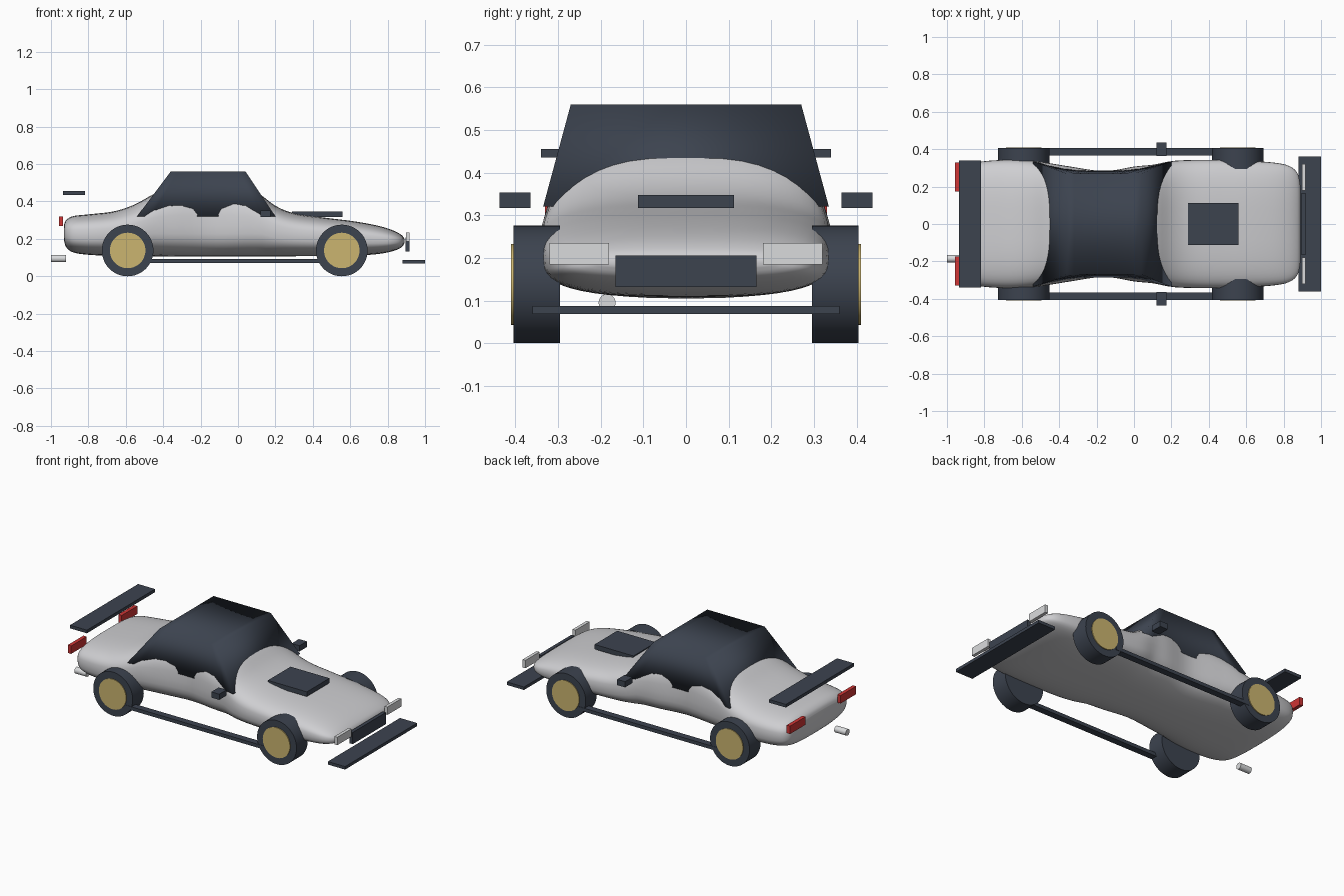
import bpy, bmesh, math
from mathutils import Vector

if "Cube" in bpy.data.objects:
    bpy.data.objects.remove(bpy.data.objects["Cube"], do_unlink=True)


def material(name, r, g, b):
    m = bpy.data.materials.new(name)
    m.use_nodes = True
    m.diffuse_color = (r, g, b, 1)
    m.node_tree.nodes["Principled BSDF"].inputs["Base Color"].default_value = (r, g, b, 1)
    return m


SILVER = material("silver paint", .62, .62, .64)
DARK = material("dark trim", .045, .056, .078)
GOLD = material("gold wheel", .6, .46, .16)
RED = material("red lamp", .62, .035, .035)
LAMP = material("clear lamp", .7, .71, .72)


def finish(name, bm, mat, smooth=False):
    bmesh.ops.recalc_face_normals(bm, faces=bm.faces)
    for f in bm.faces:
        f.smooth = smooth
    me = bpy.data.meshes.new(name)
    bm.to_mesh(me)
    bm.free()
    me.materials.append(mat)
    ob = bpy.data.objects.new(name, me)
    bpy.context.collection.objects.link(ob)
    return ob


def box(name, mat, x, y, z):
    """Box from three (low, high) ranges."""
    bm = bmesh.new()
    bmesh.ops.create_cube(bm, size=1)
    for v in bm.verts:
        v.co = [r[0] + (c + .5) * (r[1] - r[0]) for r, c in zip((x, y, z), v.co)]
    return finish(name, bm, mat)


def cylinder(name, mat, centre, radius, depth, axis, sides=48):
    bpy.ops.mesh.primitive_cylinder_add(vertices=sides, radius=radius, depth=depth, location=centre,
                                        rotation=(math.pi / 2, 0, 0) if axis == "y" else (0, math.pi / 2, 0))
    ob = bpy.context.object
    ob.name = name
    ob.data.materials.append(mat)
    bpy.ops.object.shade_smooth_by_angle(angle=math.radians(40))
    return ob


# Body stations: x, underside, top, half width
STATIONS = [Vector(s) for s in (
    (-.93, .19, .275, .25), (-.918, .155, .301, .29), (-.88, .127, .322, .32), (-.79, .114, .332, .337),
    (-.66, .11, .348, .343), (-.55, .108, .385, .338), (-.45, .107, .44, .325), (-.34, .106, .485, .307),
    (-.16, .105, .505, .283), (0, .105, .485, .307), (.1, .105, .45, .317), (.2, .106, .377, .336),
    (.3, .107, .337, .342), (.45, .108, .315, .343), (.62, .11, .294, .337), (.75, .119, .27, .328),
    (.83, .135, .245, .31), (.875, .155, .22, .27), (.89, .178, .2, .2))]


def spline(points, steps):
    """Catmull-Rom curve through the points."""
    p = [points[0]] + points + [points[-1]]
    for i in range(1, len(p) - 2):
        a, b, c, d = p[i - 1:i + 3]
        for k in range(steps):
            t = k / steps
            yield .5 * (2 * b + (c - a) * t + (2 * a - 5 * b + 4 * c - d) * t ** 2
                        + (3 * b - 3 * c + d - a) * t ** 3)
    yield points[-1]


def rounded(v):
    return math.copysign(abs(v) ** (2 / 3), v)


bm = bmesh.new()
rings = []
SIDES = 48
for x, low, top, half in spline(STATIONS, 4):
    mid = min(.27, (low + top) / 2)
    ring = []
    for i in range(SIDES):
        a = math.tau * i / SIDES
        s = rounded(math.sin(a))
        ring.append(bm.verts.new((x, half * rounded(math.cos(a)), mid + s * (top - mid if s > 0 else mid - low))))
    rings.append(ring)
for r, q in zip(rings, rings[1:]):
    for i in range(SIDES):
        j = (i + 1) % SIDES
        bm.faces.new((r[i], r[j], q[j], q[i]))
bm.faces.new(rings[0])
bm.faces.new(rings[-1])
finish("body", bm, SILVER, True)

# Cabin: tapered block with sides pinched in at the middle
bm = bmesh.new()
cols = []
N = 10
for i in range(N + 1):
    u = i / N
    low_y = .285 + .05 * (2 * u - 1) ** 2
    cols.append([bm.verts.new(c) for c in (
        (-.54 + .74 * u, -low_y, .32), (-.36 + .4 * u, -.27, .56),
        (-.36 + .4 * u, .27, .56), (-.54 + .74 * u, low_y, .32))])
for a, b in zip(cols, cols[1:]):
    for k in range(4):
        bm.faces.new((a[k], a[(k + 1) % 4], b[(k + 1) % 4], b[k]))
bm.faces.new(cols[0])
bm.faces.new(cols[-1])
finish("cabin", bm, DARK, True)

# Paired parts on both sides
for side, s in (("left", 1), ("right", -1)):
    def span(a, b):
        return sorted((s * a, s * b))

    for end, x in (("rear", -.59), ("front", .555)):
        cylinder(f"{end}_{side}_tyre", DARK, (x, s * .35, .138), .138, .11, "y")
        cylinder(f"{end}_{side}_hub", GOLD, (x, s * .355, .138), .095, .11, "y")
    box(f"{side}_side_skirt", DARK, (-.5, .47), span(.365, .407), (.07, .092))
    box(f"{side}_mirror", DARK, (.12, .175), span(.364, .437), (.317, .353))
    box(f"{side}_headlight", LAMP, (.898, .918), span(.18, .32), (.185, .235))
    box(f"{side}_tail_light", RED, (-.958, -.935), span(.175, .33), (.27, .32))

# Central trim
box("grille", DARK, (.895, .917), (-.165, .165), (.132, .206))
box("front_splitter", DARK, (.88, 1), (-.36, .36), (.068, .087))
box("bonnet_scoop", DARK, (.288, .56), (-.113, .113), (.317, .347))
box("rear_spoiler", DARK, (-.936, -.818), (-.34, .34), (.435, .455))
cylinder("exhaust_pipe", LAMP, (-.96, -.185, .095), .02, .08, "x", 24)
